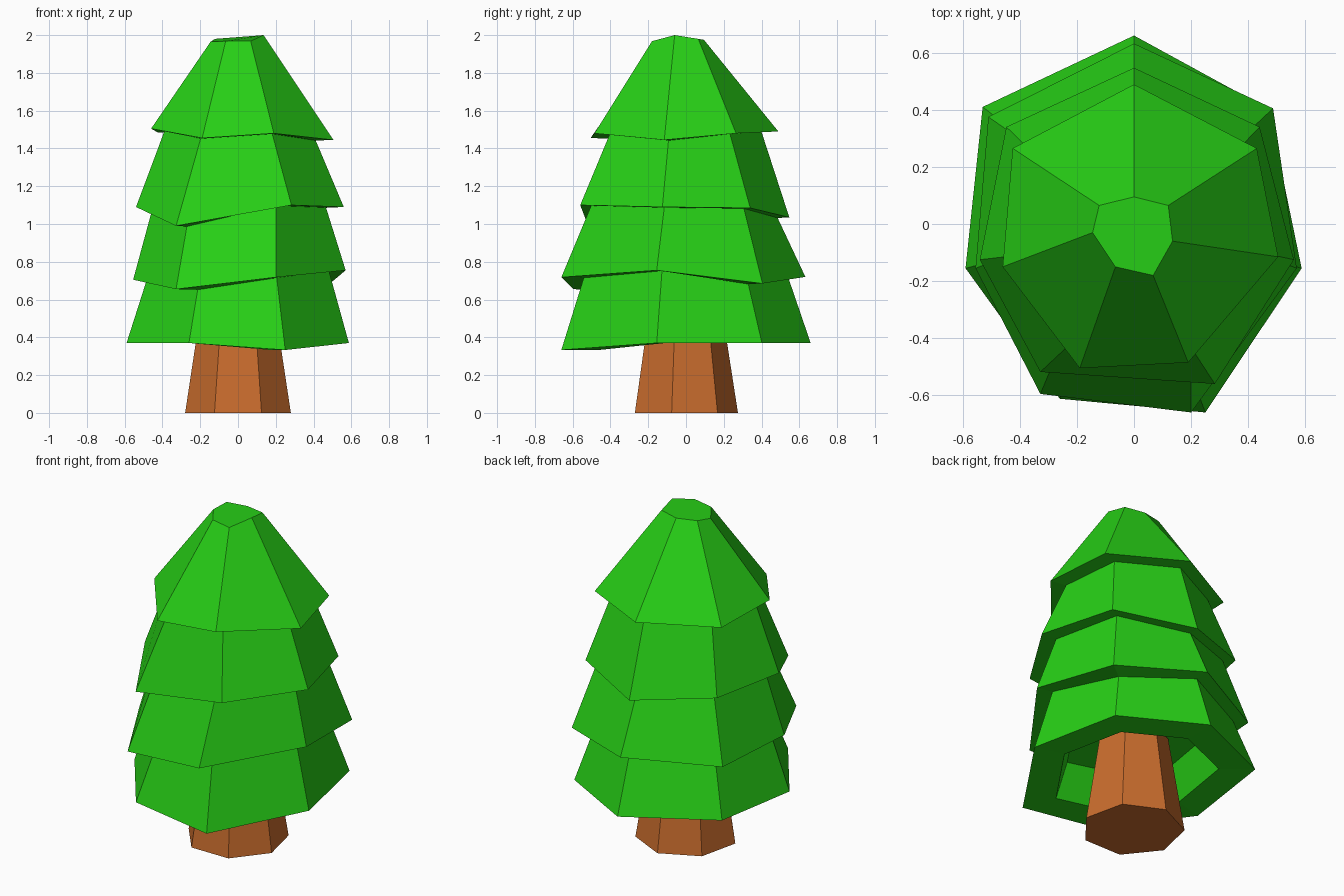
import bpy, bmesh
from math import cos, sin, pi

if "Cube" in bpy.data.objects:
    bpy.data.objects.remove(bpy.data.objects["Cube"])

N = 7  # sides of trunk and foliage


def loft(name, rings, color):
    """Join 7-point rings into a closed flat-faced solid, first to last."""
    bm = bmesh.new()
    loops = [[bm.verts.new(p) for p in ring] for ring in rings]
    for a, b in zip(loops, loops[1:]):
        for i in range(N):
            j = (i + 1) % N
            bm.faces.new((a[i], a[j], b[j], b[i]))
    bm.faces.new(loops[0])
    bm.faces.new(loops[-1])
    bmesh.ops.recalc_face_normals(bm, faces=bm.faces)
    mesh = bpy.data.meshes.new(name)
    bm.to_mesh(mesh)
    bm.free()
    mat = bpy.data.materials.new(name + "_color")
    mat.diffuse_color = (*color, 1)
    mat.use_nodes = True
    mat.node_tree.nodes["Principled BSDF"].inputs["Base Color"].default_value = mat.diffuse_color
    mesh.materials.append(mat)
    obj = bpy.data.objects.new(name, mesh)
    bpy.context.collection.objects.link(obj)
    return obj


def scaled(ring, s, dz):
    return [(x * s, y * s, z + dz) for x, y, z in ring]


def neck(low, high, s, t, mix):
    """Narrow ring where a tier tucks under the next one, following its edge height."""
    return [(a[0] * s * (1 - mix) + b[0] * t * mix,
             a[1] * s * (1 - mix) + b[1] * t * mix,
             b[2] - .003) for a, b in zip(low, high)]


def regular(r, z):
    return [(r * sin(2 * pi * i / N), r * cos(2 * pi * i / N) - 0.012, z) for i in range(N)]


# Uneven lower edge of each branch tier, clockwise from the back point
tier1 = [(0, .66, .37), (.472, .402, .37), (.587, -.155, .37), (.25, -.66, .333),
         (-.26, -.612, .37), (-.59, -.155, .37), (-.53, .41, .393)]
tier2 = [(0, .632, .72), (.487, .405, .685), (.57, -.155, .755), (.2, -.66, .718),
         (-.328, -.595, .655), (-.555, -.155, .705), (-.51, .375, .70)]
tier3 = [(0, .547, 1.035), (.44, .34, 1.085), (.56, -.125, 1.09), (.283, -.56, 1.10),
         (-.328, -.518, .99), (-.54, -.125, 1.09), (-.447, .34, 1.09)]
tier4 = [(0, .489, 1.49), (.43, .265, 1.48), (.505, -.115, 1.445), (.19, -.485, 1.48),
         (-.19, -.505, 1.455), (-.46, -.15, 1.505), (-.425, .265, 1.485)]
tip = [(0, .095, 1.975), (.12, .065, 1.98), (.135, -.06, 2.0), (.067, -.18, 1.968),
       (-.065, -.15, 1.968), (-.145, -.03, 1.965), (-.122, .065, 1.98)]

# Foliage: recess around the trunk, then the four stacked tiers
loft("foliage", [
    scaled(tier1, .60, .21), scaled(tier1, .70, 0),
    tier1, neck(tier1, tier2, .82, .82, 0),
    tier2, neck(tier2, tier3, .80, .85, .5),
    tier3, neck(tier3, tier4, .73, .82, .5),
    tier4, tip], (.02, .62, .008))

# Tapered trunk reaching up into the recess
loft("trunk", [regular(.287, 0), regular(.197, .58)], (.58, .15, .026))
